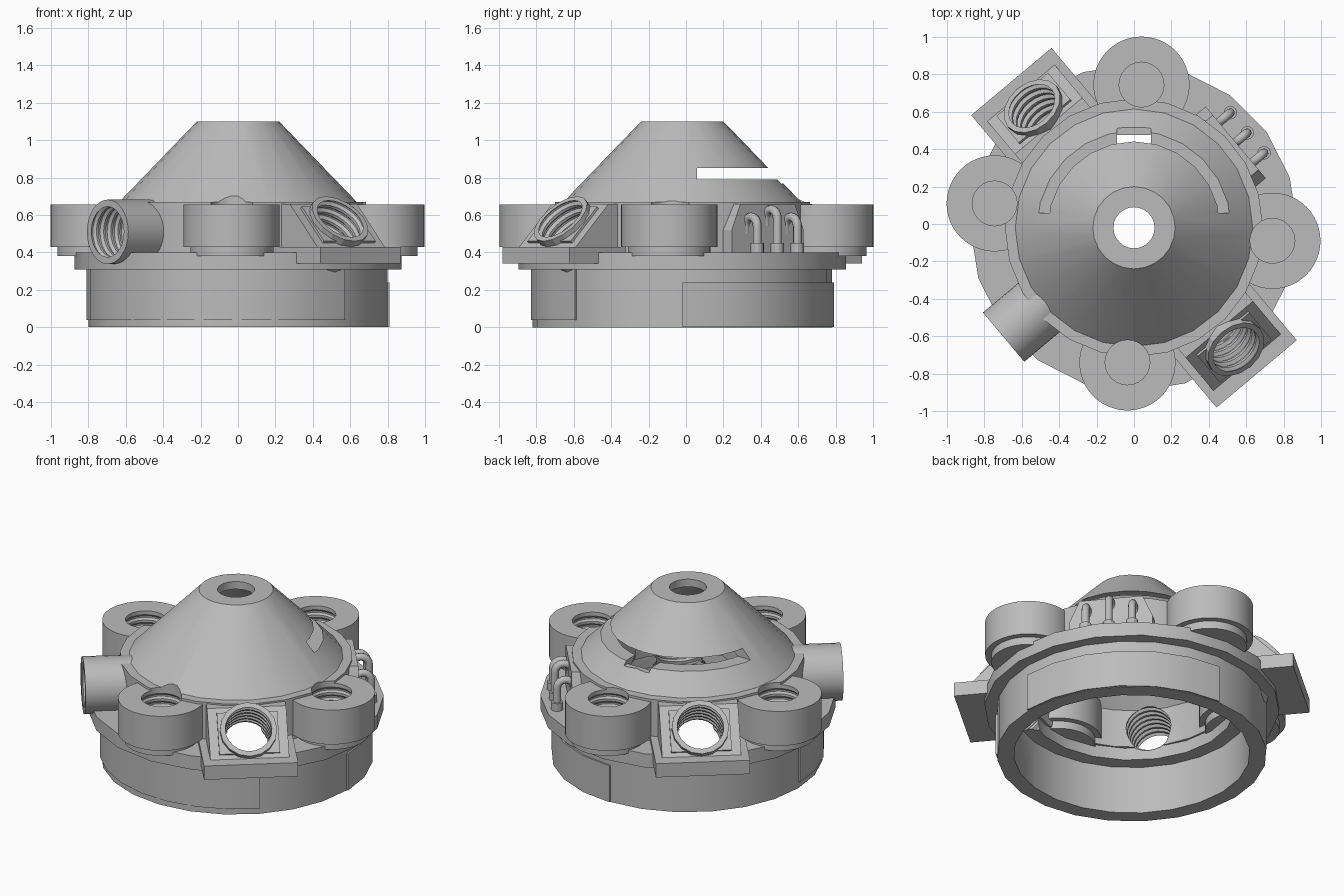
import bpy, bmesh
from math import radians, pi, cos, sin
from mathutils import Matrix, Vector

cube = bpy.data.objects.get("Cube")
if cube:
    bpy.data.objects.remove(cube, do_unlink=True)

grey = bpy.data.materials.new("plain grey")
grey.use_nodes = True
grey.diffuse_color = (0.5, 0.5, 0.5, 1)
grey.node_tree.nodes["Principled BSDF"].inputs["Base Color"].default_value = (0.5, 0.5, 0.5, 1)

T = Matrix.Translation
CENTRE = T((0, -0.02, 0))


def turn(deg, axis):
    return Matrix.Rotation(radians(deg), 4, axis)


def frame(azimuth):
    """Local x points outward from the housing axis."""
    return CENTRE @ turn(azimuth, 'Z')


def finish(name, bm, matrix):
    bmesh.ops.recalc_face_normals(bm, faces=bm.faces)
    bm.transform(matrix)
    mesh = bpy.data.meshes.new(name)
    bm.to_mesh(mesh)
    bm.free()
    mesh.materials.append(grey)
    obj = bpy.data.objects.new(name, mesh)
    bpy.context.collection.objects.link(obj)
    return obj


def revolve(name, profile, sides, matrix, closed=False, start=0, sweep=360):
    """Turn (radius, z) points; open profiles get end caps."""
    bm = bmesh.new()
    full = sweep == 360
    columns = sides if full else sides + 1
    cols = []
    for i in range(columns):
        a = radians(start + sweep * i / sides)
        cols.append([bm.verts.new((r * cos(a), r * sin(a), z)) for r, z in profile])
    n = len(profile)
    for i in range(sides):
        a, b = cols[i], cols[(i + 1) % columns]
        for j in range(n if closed else n - 1):
            k = (j + 1) % n
            bm.faces.new((a[j], b[j], b[k], a[k]))
    if not closed:
        bm.faces.new([c[0] for c in cols])
        bm.faces.new([c[-1] for c in cols])
    if not full:
        bm.faces.new(cols[0])
        bm.faces.new(cols[-1])
    return finish(name, bm, matrix)


def prism(name, points, half, matrix):
    """Extrude an (x, z) outline along y."""
    bm = bmesh.new()
    face = bm.faces.new([bm.verts.new((x, -half, z)) for x, z in points])
    out = bmesh.ops.extrude_face_region(bm, geom=[face])["geom"]
    moved = [g for g in out if isinstance(g, bmesh.types.BMVert)]
    bmesh.ops.translate(bm, verts=moved, vec=(0, 2 * half, 0))
    return finish(name, bm, matrix)


def block(name, x0, x1, z0, z1, half, matrix):
    return prism(name, [(x0, z0), (x1, z0), (x1, z1), (x0, z1)], half, matrix)


def thread_cutter(bore, groove, low, high, top, pitch, matrix):
    """Solid bore with ridged sides up to high, plain up to top."""
    pts, z = [(bore, low)], low
    while z + pitch <= high:
        pts += [(bore, z + 0.3 * pitch), (groove, z + 0.55 * pitch), (groove, z + 0.75 * pitch)]
        z += pitch
        pts.append((bore, z))
    pts.append((bore, top))
    return revolve("cutter", pts, 24, matrix)


def cut(obj, cutters):
    for c in cutters:
        c.hide_render = True
        mod = obj.modifiers.new("cut", 'BOOLEAN')
        mod.operation, mod.solver, mod.object = 'DIFFERENCE', 'EXACT', c
    bpy.context.view_layer.update()
    graph = bpy.context.evaluated_depsgraph_get()
    mesh = bpy.data.meshes.new_from_object(obj.evaluated_get(graph))
    obj.modifiers.clear()
    obj.data = mesh


# Base ring, flange and conical housing
base = revolve("base_ring", [(0.70, 0), (0.80, 0), (0.80, 0.32), (0.70, 0.32)], 24, CENTRE, True)
flange = revolve("flange", [(0.61, 0.31), (0.875, 0.31), (0.875, 0.40), (0.61, 0.40)], 20, CENTRE, True)
housing = revolve("cone_housing", [
    (0.69, 0.39), (0.69, 0.67), (0.635, 0.67), (0.22, 1.10), (0.11, 1.10),
    (0.11, 1.05), (0.17, 1.05), (0.58, 0.63), (0.595, 0.39)], 24, CENTRE, True)

# Shallow raised bands on the base ring
revolve("front_band", [(0.78, 0.04), (0.81, 0.04), (0.81, 0.315), (0.78, 0.315)], 10,
        CENTRE, True, 180, 135)
revolve("side_band", [(0.78, 0.002), (0.81, 0.002), (0.81, 0.24), (0.78, 0.24)], 6,
        CENTRE, True, 0, 90)

# Slit round the back of the cone, with a deeper notch in the middle
slit_cutters = [
    block("slit_cutter", -0.8, 0.8, 0.79, 0.85, 0.35, T((0, 0.41, 0))),
    block("notch_cutter", -0.09, 0.09, 0.55, 0.82, 0.085, T((0, 0.39, 0))),
    block("notch_step_cutter", -0.09, 0.09, 0.765, 0.82, 0.1, T((0, 0.415, 0))),
]

# Four upright round sockets
round_holes = []
for name, x, y in (("back", 0.04, 0.745), ("right", -0.745, 0.11),
                   ("front", -0.035, -0.74), ("left", 0.74, -0.09)):
    place = T((x, y, 0))
    socket = revolve(name + "_socket", [(0.22, 0.38), (0.22, 0.43), (0.257, 0.43), (0.257, 0.655)],
                     48, place)
    hole = thread_cutter(0.12, 0.13, 0.43, 0.65, 0.85, 0.05, place)
    cut(socket, [hole])
    round_holes.append(hole)

# Two sloping threaded ports on square plates
port_holes = []
for name, azimuth in (("front_left", -50), ("back_right", 130)):
    f = frame(azimuth)
    axis = f @ T((0.85, 0, 0.58)) @ turn(45, 'Y')
    hole = thread_cutter(0.138, 0.155, -0.55, 0, 0.1, 0.05, axis)
    parts = [
        block(name + "_port_plate", 0.63, 1.02, 0.34, 0.43, 0.28, f),
        prism(name + "_port_wedge", [(0.63, 0.42), (0.94, 0.42), (0.94, 0.43), (0.71, 0.66), (0.63, 0.66)],
              0.235, f),
        prism(name + "_port_panel", [(0.91, 0.44), (0.93, 0.46), (0.745, 0.645), (0.725, 0.625)],
              0.18, f),
        revolve(name + "_port_tube", [(0.17, -0.25), (0.17, 0)], 16, axis),
    ]
    for part in parts:
        cut(part, [hole])
    port_holes.append(hole)

# Horizontal threaded side tube
axis = frame(-140) @ T((0.91, 0, 0.51)) @ turn(90, 'Y')
tube = revolve("side_tube", [(0.172, -0.30), (0.172, 0)], 32, axis)
tube_hole = thread_cutter(0.135, 0.15, -0.45, 0, 0.1, 0.05, axis)
cut(tube, [tube_hole])

# Open the holes through the main shells
cut(housing, slit_cutters + round_holes + port_holes + [tube_hole])
cut(flange, port_holes + [tube_hole])
cut(base, port_holes)
for c in slit_cutters + round_holes + port_holes + [tube_hole]:
    bpy.data.objects.remove(c, do_unlink=True)

# Bracket with three bent pipes
f = frame(40)
prism("pipe_bracket", [(-0.25, 0.39), (0.25, 0.39), (0.25, 0.52), (0.19, 0.66), (-0.19, 0.66), (-0.25, 0.52)],
      0.05, f @ T((0.66, 0, 0)) @ turn(90, 'Z'))
for name, y, top in (("right", -0.14, 0.57), ("middle", 0, 0.61), ("left", 0.14, 0.57)):
    curve = bpy.data.curves.new(name + "_pipe", 'CURVE')
    curve.dimensions = '3D'
    curve.bevel_depth = 0.024
    curve.bevel_resolution = 2
    curve.use_fill_caps = True
    path = [(0.69, top - 0.07), (0.69, top - 0.03)]
    path += [(0.74 - 0.05 * cos(pi * i / 8), top - 0.03 + 0.05 * sin(pi * i / 8)) for i in range(1, 8)]
    path += [(0.79, top - 0.03), (0.79, 0.40)]
    spline = curve.splines.new('POLY')
    spline.points.add(len(path) - 1)
    for p, (x, z) in zip(spline.points, path):
        p.co = (*(f @ Vector((x, y, z))), 1)
    bent = bpy.data.objects.new(name + "_pipe", curve)
    bpy.context.collection.objects.link(bent)
    curve.materials.append(grey)
    revolve(name + "_pipe_collar", [(0.036, 0.39), (0.036, 0.45)], 12, f @ T((0.79, y, 0)))

# Smooth gentle bends, keep hard edges
bpy.ops.object.select_all(action='DESELECT')
for obj in bpy.context.collection.objects:
    if obj.type == 'MESH' and grey.name in obj.data.materials:
        obj.select_set(True)
        bpy.context.view_layer.objects.active = obj
bpy.ops.object.shade_smooth_by_angle(angle=radians(20))
